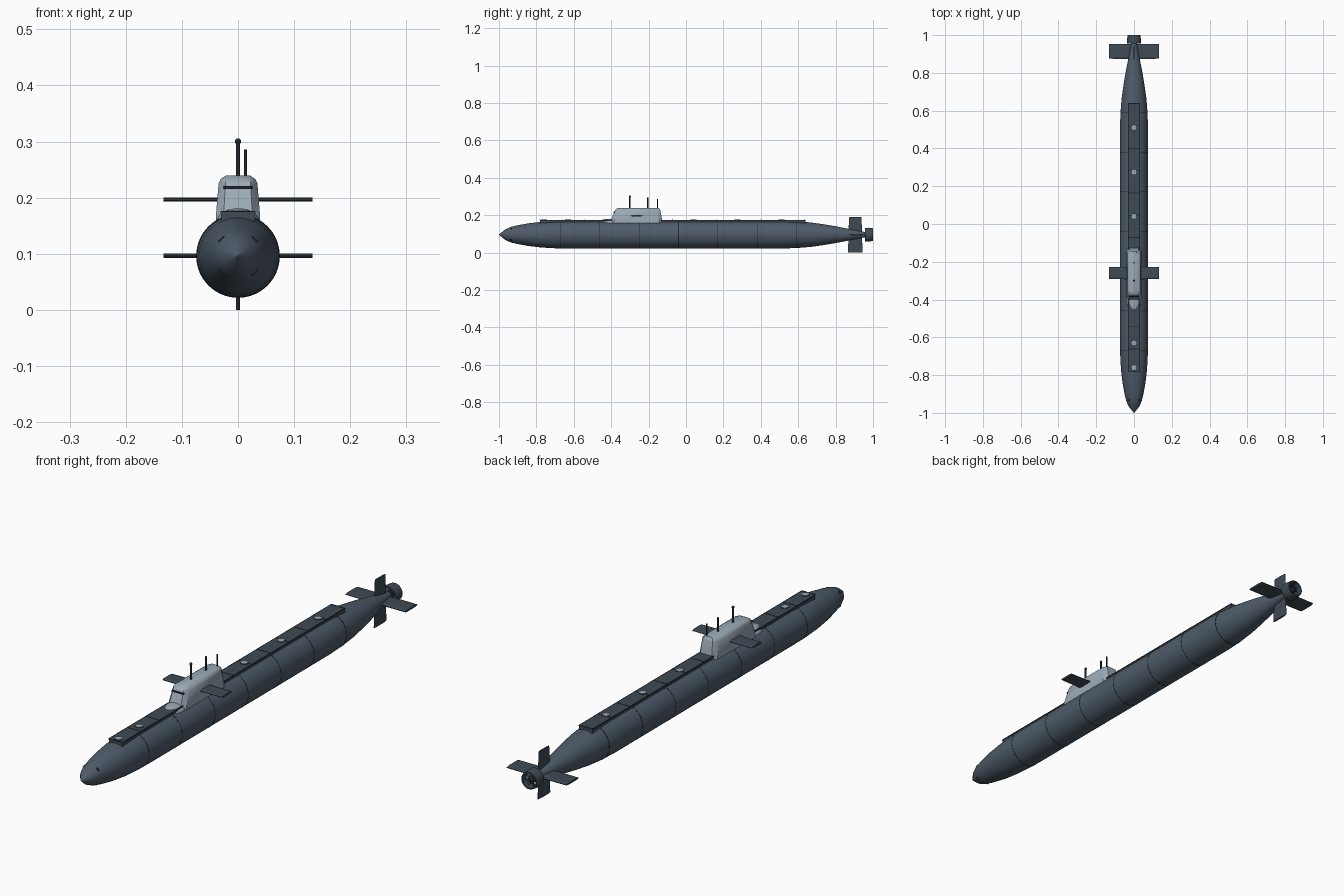
import bpy, bmesh, math
from mathutils import Matrix, Vector

if "Cube" in bpy.data.objects:
    bpy.data.objects.remove(bpy.data.objects["Cube"])

AXIS = 0.096  # height of the hull centreline


def material(name, rgb):
    m = bpy.data.materials.new(name)
    m.diffuse_color = (*rgb, 1)
    m.use_nodes = True
    m.node_tree.nodes["Principled BSDF"].inputs["Base Color"].default_value = m.diffuse_color
    return m


HULL = material("hull_slate", (0.075, 0.105, 0.14))
DECK = material("deck_slate", (0.05, 0.068, 0.088))
DARK = material("dark_trim", (0.015, 0.02, 0.027))
LIGHT = material("light_grey", (0.33, 0.40, 0.46))


def finish(name, bm, mat, angle=30):
    bmesh.ops.recalc_face_normals(bm, faces=bm.faces)
    me = bpy.data.meshes.new(name)
    bm.to_mesh(me)
    bm.free()
    ob = bpy.data.objects.new(name, me)
    bpy.context.collection.objects.link(ob)
    me.materials.append(mat)
    bpy.ops.object.select_all(action='DESELECT')
    ob.select_set(True)
    bpy.context.view_layer.objects.active = ob
    if angle:
        bpy.ops.object.shade_smooth_by_angle(angle=math.radians(angle))
    return ob


def loft(name, rings, mat, caps=True, angle=30):
    bm = bmesh.new()
    vs = [[bm.verts.new(p) for p in r] for r in rings]
    n = len(vs[0])
    for a, b in zip(vs, vs[1:]):
        for i in range(n):
            bm.faces.new((a[i], a[(i + 1) % n], b[(i + 1) % n], b[i]))
    if caps:
        bm.faces.new(vs[0])
        bm.faces.new(vs[-1])
    return finish(name, bm, mat, angle)


def lathe(name, profile, mat, n=48, caps=True, angle=30):
    # profile holds (y, radius) pairs around the hull axis
    rings = [[(r * math.cos(t), y, AXIS + r * math.sin(t))
              for t in (2 * math.pi * i / n for i in range(n))] for y, r in profile]
    return loft(name, rings, mat, caps, angle)


def box(name, centre, size, mat, rot=None):
    bm = bmesh.new()
    m = Matrix.Translation(centre) @ (rot or Matrix()) @ Matrix.Diagonal((*size, 1))
    bmesh.ops.create_cube(bm, size=1, matrix=m)
    return finish(name, bm, mat, 0)


def post(name, x, y, z0, z1, r, mat, n=16):
    bm = bmesh.new()
    bmesh.ops.create_cone(bm, cap_ends=True, segments=n, radius1=r, radius2=r, depth=z1 - z0,
                          matrix=Matrix.Translation((x, y, (z0 + z1) / 2)))
    return finish(name, bm, mat)


def ball(name, centre, radii, mat):
    bm = bmesh.new()
    bmesh.ops.create_uvsphere(bm, u_segments=32, v_segments=16, radius=1,
                              matrix=Matrix.Translation(centre) @ Matrix.Diagonal((*radii, 1)))
    return finish(name, bm, mat)


# Hull
lathe("hull", [(-1, 0.001), (-0.985, 0.013), (-0.965, 0.029), (-0.935, 0.042), (-0.9, 0.05),
               (-0.84, 0.061), (-0.77, 0.069), (-0.7, 0.0728), (-0.62, 0.074), (0.52, 0.074),
               (0.6, 0.071), (0.67, 0.065), (0.74, 0.055), (0.81, 0.043), (0.88, 0.029),
               (0.93, 0.019), (0.97, 0.012)], HULL, 64, angle=40)

# Hull seams
for i in range(7):
    y = -0.67 + 0.21 * i
    r = 0.0745 if i not in (0, 6) else (0.0738 if i == 0 else 0.0722)
    lathe("hull_seam", [(y - 0.0015, r), (y + 0.0015, r)], DARK, 64)

# Torpedo tube slits on the bow
for k in range(4):
    a = math.pi / 4 + k * math.pi / 2
    rot = Matrix.Rotation(math.pi / 2 - a, 4, 'Y')
    box("torpedo_slit", (0.0425 * math.cos(a), -0.934, AXIS + 0.0425 * math.sin(a)),
        (0.014, 0.008, 0.002), DARK, rot)

# Deck casing with edge trim and cross seams
box("deck", (0, -0.07, 0.1655), (0.06, 1.42, 0.019), DECK)
for s in (-1, 1):
    box("deck_edge", (s * 0.030, -0.07, 0.1735), (0.002, 1.42, 0.004), DARK)
for i in range(13):
    y = -0.78 + 0.118 * i
    if not -0.46 < y < -0.13:
        box("deck_seam", (0, y, 0.175), (0.06, 0.004, 0.0015), DARK)

# Deck hatches
for y in (-0.76, -0.63, 0.04, 0.275, 0.51):
    post("hatch_rim", 0, y, 0.172, 0.1762, 0.016, DARK, 24)
    post("hatch", 0, y, 0.172, 0.1775, 0.0135, LIGHT, 24)


def plan(hx, y0, y1, z):
    # plan section of the sail with clipped corners
    c, d = hx * 0.35, 0.018
    return [(-hx + c, y0, z), (hx - c, y0, z), (hx, y0 + d, z), (hx, y1 - d, z),
            (hx - c, y1, z), (-hx + c, y1, z), (-hx, y1 - d, z), (-hx, y0 + d, z)]


# Sail
loft("sail", [plan(0.040, -0.408, -0.124, 0.150), plan(0.039, -0.402, -0.127, 0.172),
              plan(0.0345, -0.380, -0.137, 0.226), plan(0.031, -0.374, -0.140, 0.233),
              plan(0.022, -0.362, -0.146, 0.239)], LIGHT, angle=35)
box("sail_window", (0, -0.3835, 0.218), (0.052, 0.008, 0.005), DARK)

# Fairing ahead of the sail
ball("sail_fairing", (0, -0.405, 0.155), (0.039, 0.073, 0.026), LIGHT)
box("fairing_slit", (0, -0.448, 0.1725), (0.056, 0.016, 0.004), DARK)


def fin(name, direction, origin, root, tip, chord_root, chord_tip, y, thick):
    # thin blade with a sharpened leading and trailing edge
    d = Vector(direction)
    side = d.cross(Vector((0, 1, 0)))
    rings = []
    for dist, chord in ((root, chord_root), (tip, chord_tip)):
        ring = []
        for u, w in ((-0.5, 0.15), (-0.38, 0.5), (0.25, 0.5), (0.5, 0.12),
                     (0.5, -0.12), (0.25, -0.5), (-0.38, -0.5), (-0.5, -0.15)):
            p = Vector(origin) + d * dist + side * (w * thick)
            p.y = y + u * chord
            ring.append(p)
        rings.append(ring)
    loft(name, rings, DECK, angle=0)


# Sail planes and stern planes
for s in (-1, 1):
    fin("sail_plane", (s, 0, 0), (0, 0, 0.197), 0.025, 0.133, 0.066, 0.062, -0.26, 0.007)
    fin("stern_plane", (s, 0, 0), (0, 0, AXIS), 0.005, 0.133, 0.08, 0.078, 0.914, 0.008)
# Rudders
fin("upper_rudder", (0, 0, 1), (0, 0, AXIS), 0.005, 0.094, 0.076, 0.064, 0.905, 0.007)
fin("lower_rudder", (0, 0, -1), (0, 0, AXIS), 0.005, 0.096, 0.072, 0.078, 0.905, 0.007)

# Propulsor duct, hub and blades
lathe("propulsor_duct", [(0.956, 0.030), (0.956, 0.036), (0.975, 0.037), (1.0, 0.034),
                         (1.0, 0.029), (0.956, 0.030)], DECK, 40, caps=False)
lathe("propeller_hub", [(0.955, 0.015), (0.985, 0.013), (0.997, 0.006)], DARK, 24)
for k in range(7):
    a = 2 * math.pi * k / 7
    rot = Matrix.Rotation(-a, 4, 'Y') @ Matrix.Rotation(math.radians(35), 4, 'X')
    box("propeller_blade", (0.021 * math.cos(a), 0.978, AXIS + 0.021 * math.sin(a)),
        (0.02, 0.003, 0.017), DECK, rot)

# Masts
post("periscope", 0, -0.30, 0.23, 0.302, 0.004, DARK)
ball("periscope_head", (0, -0.30, 0.3), (0.0055, 0.0055, 0.0055), DARK)
post("radio_mast", 0, -0.205, 0.23, 0.294, 0.0035, DARK)
post("antenna_mast", 0.0135, -0.152, 0.22, 0.286, 0.0027, DARK)
